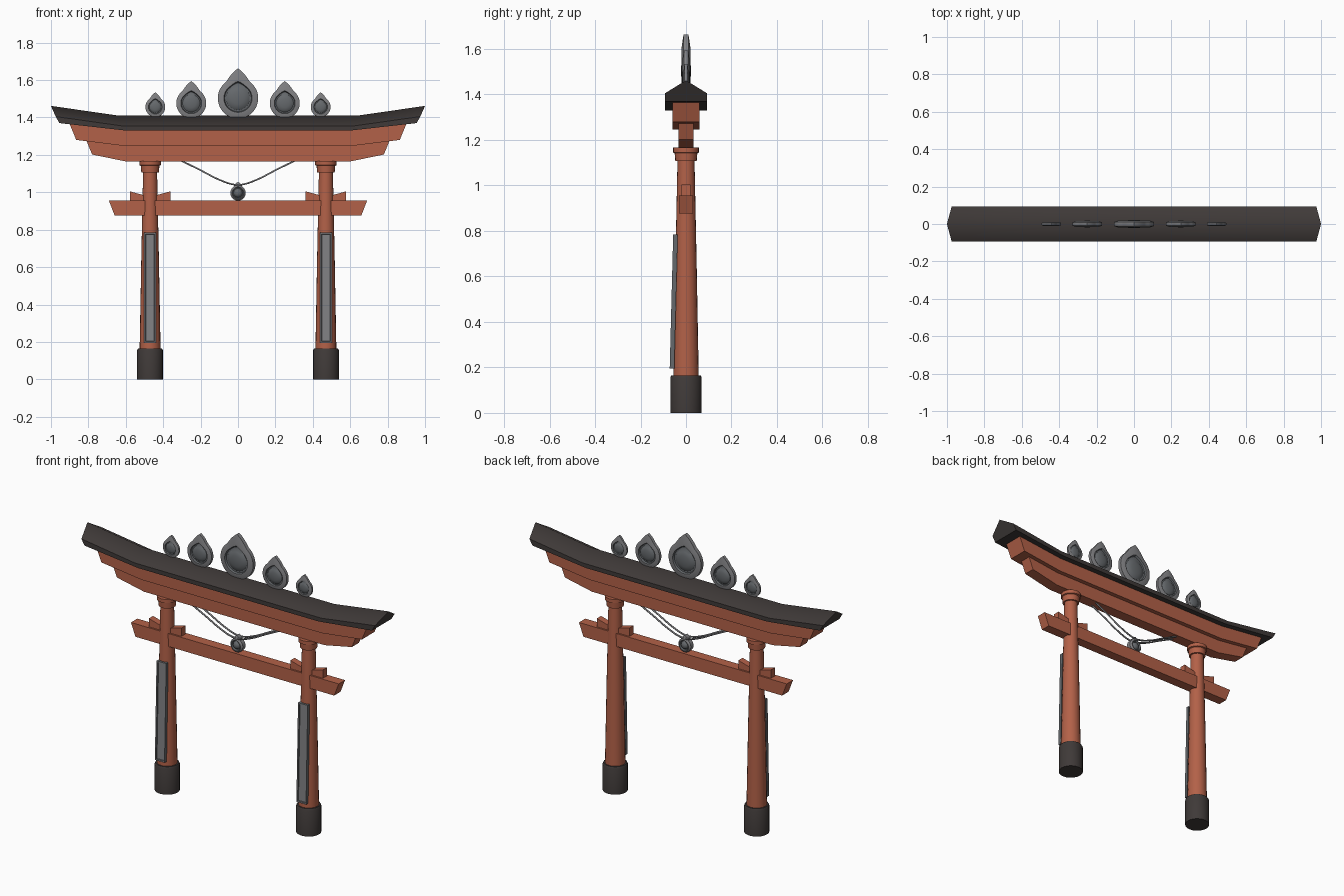
import bpy, bmesh, math
from mathutils import Matrix

cube = bpy.data.objects.get("Cube")
if cube:
    bpy.data.objects.remove(cube, do_unlink=True)


def material(name, rgb):
    m = bpy.data.materials.new(name)
    m.use_nodes = True
    m.diffuse_color = (*rgb, 1)
    m.node_tree.nodes["Principled BSDF"].inputs["Base Color"].default_value = (*rgb, 1)
    return m


RED = material("vermilion wood", (0.45, 0.12, 0.065))
DARK = material("charcoal", (0.05, 0.042, 0.04))
STONE = material("light stone", (0.22, 0.22, 0.23))
SLATE = material("slate", (0.13, 0.14, 0.15))


def finish(name, bm, mats, smooth_angle=None):
    bmesh.ops.recalc_face_normals(bm, faces=bm.faces[:])
    mesh = bpy.data.meshes.new(name)
    bm.to_mesh(mesh)
    bm.free()
    for m in mats:
        mesh.materials.append(m)
    obj = bpy.data.objects.new(name, mesh)
    bpy.context.collection.objects.link(obj)
    if smooth_angle:
        bpy.ops.object.select_all(action='DESELECT')
        obj.select_set(True)
        bpy.context.view_layer.objects.active = obj
        bpy.ops.object.shade_smooth_by_angle(angle=math.radians(smooth_angle))
    return obj


def loft(bm, rings):
    """Skin closed rings of points and cap both ends; returns faces per band."""
    loops = [[bm.verts.new(p) for p in ring] for ring in rings]
    bands = []
    for a, b in zip(loops, loops[1:]):
        n = len(a)
        bands.append([bm.faces.new((a[i], a[(i + 1) % n], b[(i + 1) % n], b[i]))
                      for i in range(n)])
    bm.faces.new(loops[0])
    bm.faces.new(loops[-1])
    return bands


def mirrored(stations):
    """Stations are lists of (x, z) on the +x half, ordered outward."""
    left = [[(-x, z) for x, z in s] for s in reversed(stations)]
    return left + stations


def beam(name, half_depth, stations):
    bm = bmesh.new()
    d = half_depth
    loft(bm, [[(xt, -d, zt), (xt, d, zt), (xb, d, zb), (xb, -d, zb)]
              for (xt, zt), (xb, zb) in mirrored(stations)])
    return finish(name, bm, [RED])


def turned(name, x, mat, profile, sides=20):
    bm = bmesh.new()
    loft(bm, [[(x + r * math.cos(t), r * math.sin(t), z)
               for t in (math.tau * i / sides for i in range(sides))]
              for r, z in profile])
    return finish(name, bm, [mat], 40)


# Roof: gabled section with upswept ends, slopes smooth over the ridge
bm = bmesh.new()
d = 0.093
rings = []
for ridge, eave, under in mirrored([
        [(0.64, 1.41), (0.62, 1.355), (0.6, 1.33)],
        [(1.0, 1.462), (0.975, 1.405), (0.955, 1.37)]]):
    rings.append([(ridge[0], 0, ridge[1]), (eave[0], d, eave[1]), (under[0], d, under[1]),
                  (under[0], -d, under[1]), (eave[0], -d, eave[1])])
for band in loft(bm, rings):
    band[0].smooth = band[4].smooth = True
finish("roof", bm, [DARK])

# Stacked lintels and the lower tie beam
beam("upper_lintel", 0.06, [[(0.6, 1.333), (0.6, 1.247)], [(0.9, 1.365), (0.865, 1.28)]])
beam("lower_lintel", 0.034, [[(0.6, 1.25), (0.6, 1.165)], [(0.81, 1.275), (0.78, 1.202)]])
beam("tie_beam", 0.03, [[(0.69, 0.955), (0.66, 0.877)]])

# Pillars with feet, capitals, wedges and plaques
for side, s in (("left", 1), ("right", -1)):
    x = 0.47 * s
    turned(side + "_foot", x, DARK, [(0.069, 0), (0.069, 0.155), (0.064, 0.165)])
    turned(side + "_pillar", x, RED, [(0.056, 0.16), (0.047, 0.65), (0.037, 1.13)])
    turned(side + "_capital", x, RED,
           [(0.047, 1.107), (0.05, 1.142), (0.057, 1.145), (0.057, 1.166)])
    bm = bmesh.new()
    loft(bm, [[(x + u, -0.02, 0.95), (x + u, 0.02, 0.95), (x + u, 0.02, z), (x + u, -0.02, z)]
              for u, z in ((-0.108, 1.005), (0, 0.975), (0.108, 1.005))])
    finish(side + "_wedges", bm, [RED])

    bm = bmesh.new()
    bmesh.ops.create_cube(bm, size=1, matrix=Matrix.Diagonal((0.064, 0.02, 0.59, 1)))
    front = min(bm.faces, key=lambda f: f.calc_center_median().y)
    rim = bmesh.ops.inset_region(bm, faces=[front], thickness=0.011)["faces"]
    bmesh.ops.inset_region(bm, faces=[front], thickness=0.003, depth=-0.006)
    for f in bm.faces:
        f.material_index = 0
    front.material_index = 1
    for f in rim:
        f.material_index = 1
    plaque = finish(side + "_plaque", bm, [SLATE, STONE])
    plaque.location = (x, -0.054, 0.49)
    plaque.rotation_euler.x = -0.026


def drop_ring(x, z, r, scale, y, peak, sides=48):
    """Circle drawn up into a point at its top."""
    pts = []
    for i in range(sides):
        a = math.tau * i / sides
        off = min(a, math.tau - a)
        k = r * scale * (1 + peak * max(0, 1 - off / 0.65) ** 1.4)
        pts.append((x + k * math.sin(a), y, z + k * math.cos(a)))
    return pts


# Half section of a medallion, from the domed middle out to the rim:
# radius scale, depth, pointedness
SECTION = [(0.08, 1.0, 0), (0.3, 0.92, 0), (0.48, 0.7, 0.03), (0.58, 0.35, 0.08),
           (0.66, 0.35, 0.16), (0.7, 0.85, 0.2), (0.78, 0.85, 0.28), (1.0, 0.5, 0.48)]


def medallion(name, x, z, r, depth):
    bm = bmesh.new()
    rows = [(s, -y, p) for s, y, p in SECTION] + [(s, y, p) for s, y, p in reversed(SECTION)]
    bands = loft(bm, [drop_ring(x, z, r, s, y * depth, p) for s, y, p in rows])
    for f in bm.faces:
        f.material_index = 1
    for band in bands[5:-5]:
        for f in band:
            f.material_index = 0
    finish(name, bm, [STONE, SLATE], 35)


# Ridge medallions and the hanging one
medallion("center_medallion", 0, 1.503, 0.108, 0.022)
for side, s in (("left", 1), ("right", -1)):
    medallion(side + "_middle_medallion", 0.25 * s, 1.476, 0.08, 0.018)
    medallion(side + "_outer_medallion", 0.442 * s, 1.456, 0.053, 0.012)
medallion("hanging_medallion", 0, 0.996, 0.041, 0.026)

# Paired ropes holding the hanging medallion
for name, y in (("front_rope", -0.018), ("back_rope", 0.018)):
    curve = bpy.data.curves.new(name, 'CURVE')
    curve.dimensions = '3D'
    curve.bevel_depth = 0.005
    curve.bevel_resolution = 1
    curve.resolution_u = 4
    half = [(0.02, 1.041), (0.1, 1.067), (0.2, 1.118), (0.31, 1.172)]
    path = [(-x, z) for x, z in reversed(half)] + half
    spline = curve.splines.new('BEZIER')
    spline.bezier_points.add(len(path) - 1)
    for p, (x, z) in zip(spline.bezier_points, path):
        p.co = (x, y, z)
        p.handle_left_type = p.handle_right_type = 'AUTO'
    curve.materials.append(STONE)
    bpy.context.collection.objects.link(bpy.data.objects.new(name, curve))
